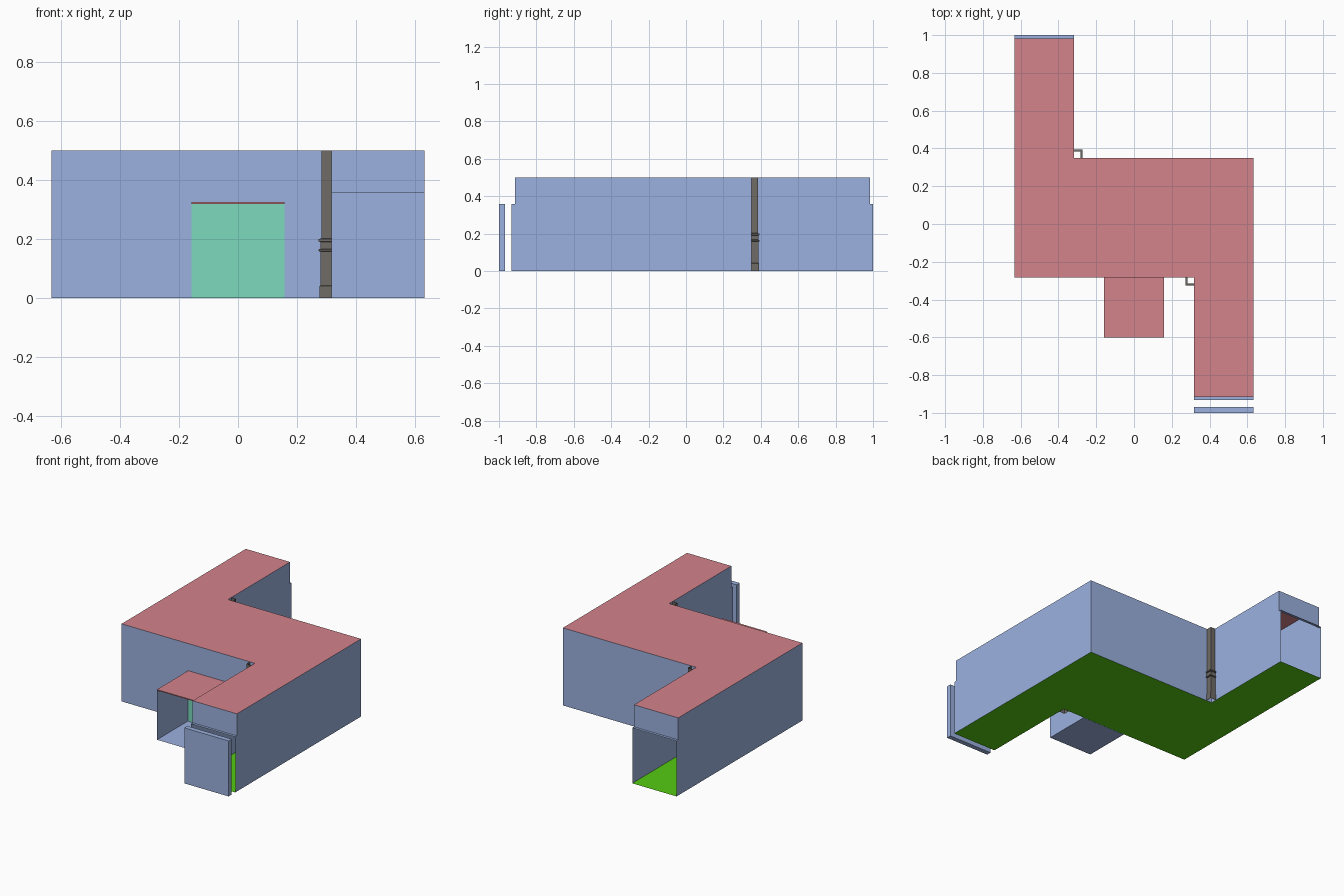
import bpy
import bmesh

cube = bpy.data.objects.get("Cube")
if cube:
    bpy.data.objects.remove(cube, do_unlink=True)


def material(name, r, g, b):
    m = bpy.data.materials.new(name)
    m.use_nodes = True
    m.diffuse_color = (r, g, b, 1)
    m.node_tree.nodes["Principled BSDF"].inputs["Base Color"].default_value = (r, g, b, 1)
    return m


BLUE = material("wall blue", 0.33, 0.44, 0.74)
RED = material("roof red", 0.65, 0.23, 0.26)
GREEN = material("floor green", 0.09, 0.60, 0.006)
TEAL = material("door teal", 0.20, 0.70, 0.51)
GREY = material("pillar grey", 0.16, 0.145, 0.13)

# Plan dimensions
OUT, INN = 0.633, 0.317          # outer and inner sides of the legs
FRONT, BACK = -0.282, 0.35       # middle room
END, SILL = -0.915, -0.932       # end of the roof and of the door frame
TOP, DOOR = 0.5, 0.358           # wall and doorway heights


def turn(p):
    """Half turn about the middle of the plan."""
    return (-p[0], FRONT + BACK - p[1])


def build(name, faces, mat):
    bm = bmesh.new()
    for f in faces:
        bm.faces.new([bm.verts.new(p) for p in f])
    bmesh.ops.remove_doubles(bm, verts=bm.verts, dist=0.0001)
    mesh = bpy.data.meshes.new(name)
    bm.to_mesh(mesh)
    bm.free()
    mesh.materials.append(mat)
    obj = bpy.data.objects.new(name, mesh)
    bpy.context.collection.objects.link(obj)
    return obj


def sheet(path, z0, z1):
    """Upright faces along a plan path."""
    return [[(*a, z0), (*b, z0), (*b, z1), (*a, z1)] for a, b in zip(path, path[1:])]


def flat(points, z):
    return [[(x, y, z) for x, y in points]]


def rect(x0, x1, y0, y1):
    return [(x0, y0), (x1, y0), (x1, y1), (x0, y1)]


def plan(end):
    half = [(-OUT, FRONT), (INN, FRONT), (INN, end), (OUT, end)]
    return half + [turn(p) for p in half]


# Floor and roof slabs share the stepped plan
build("floor", flat(plan(SILL), 0), GREEN)
build("roof", flat(plan(END), TOP), RED)

# Walls, with a recessed lintel and projecting frame at each open end
wall = [(OUT, END), (OUT, BACK), turn((INN, FRONT)), turn((INN, END))]
frame = [[(x, END), (x, SILL)] for x in (INN, OUT)]
lintel = [(INN, END), (OUT, END)]
for side, place in (("front", lambda p: p), ("back", turn)):
    build(side + "_walls", sheet([place(p) for p in wall], 0, TOP), BLUE)
    build(side + "_lintel", sheet([place(p) for p in lintel], DOOR, TOP), BLUE)
    faces = flat([place(p) for p in rect(INN, OUT, SILL, END)], DOOR)
    for jamb in frame:
        faces += sheet([place(p) for p in jamb], 0, DOOR)
    build(side + "_door_frame", faces, BLUE)

# Free-standing door slab in front of the front opening
slab = rect(INN, OUT, -1.0, -0.969)
build("door_slab", sheet(slab + slab[:1], 0, DOOR) + flat(slab, 0) + flat(slab, DOOR), BLUE)

# Porch, open at the front
PX, PY, PZ = 0.158, -0.6, 0.325
porch = rect(-PX, PX, PY, FRONT)
build("porch_floor", flat(porch, 0.001), BLUE)
for x, name in ((-PX, "porch_right_wall"), (PX, "porch_left_wall")):
    build(name, sheet([(x, PY), (x, FRONT)], 0, PZ), BLUE)
build("porch_roof", flat(porch, PZ) + flat(porch, PZ - 0.006)
      + sheet(porch + porch[:1], PZ - 0.006, PZ), RED)
build("porch_door", sheet([(-PX, FRONT - 0.003), (PX, FRONT - 0.003)], 0, PZ - 0.006), TEAL)

# Hollow corner pillars with a plinth and a ribbed band: (width, height)
steps = [(0.041, 0), (0.041, 0.04), (0.037, 0.043), (0.037, 0.157), (0.044, 0.159),
         (0.044, 0.165), (0.038, 0.167), (0.038, 0.19), (0.044, 0.192),
         (0.044, 0.2), (0.034, 0.202), (0.034, TOP)]


def ring(w, z, place):
    corner = [(INN - w, FRONT), (INN - w, FRONT - w), (INN, FRONT - w)]
    return [(*place(p), z) for p in corner]


for side, place in (("front", lambda p: p), ("back", turn)):
    faces = []
    for lower, upper in zip(steps, steps[1:]):
        a, b = ring(*lower, place), ring(*upper, place)
        faces += [[a[i], a[i + 1], b[i + 1], b[i]] for i in range(2)]
    build(side + "_corner_pillar", faces, GREY)
